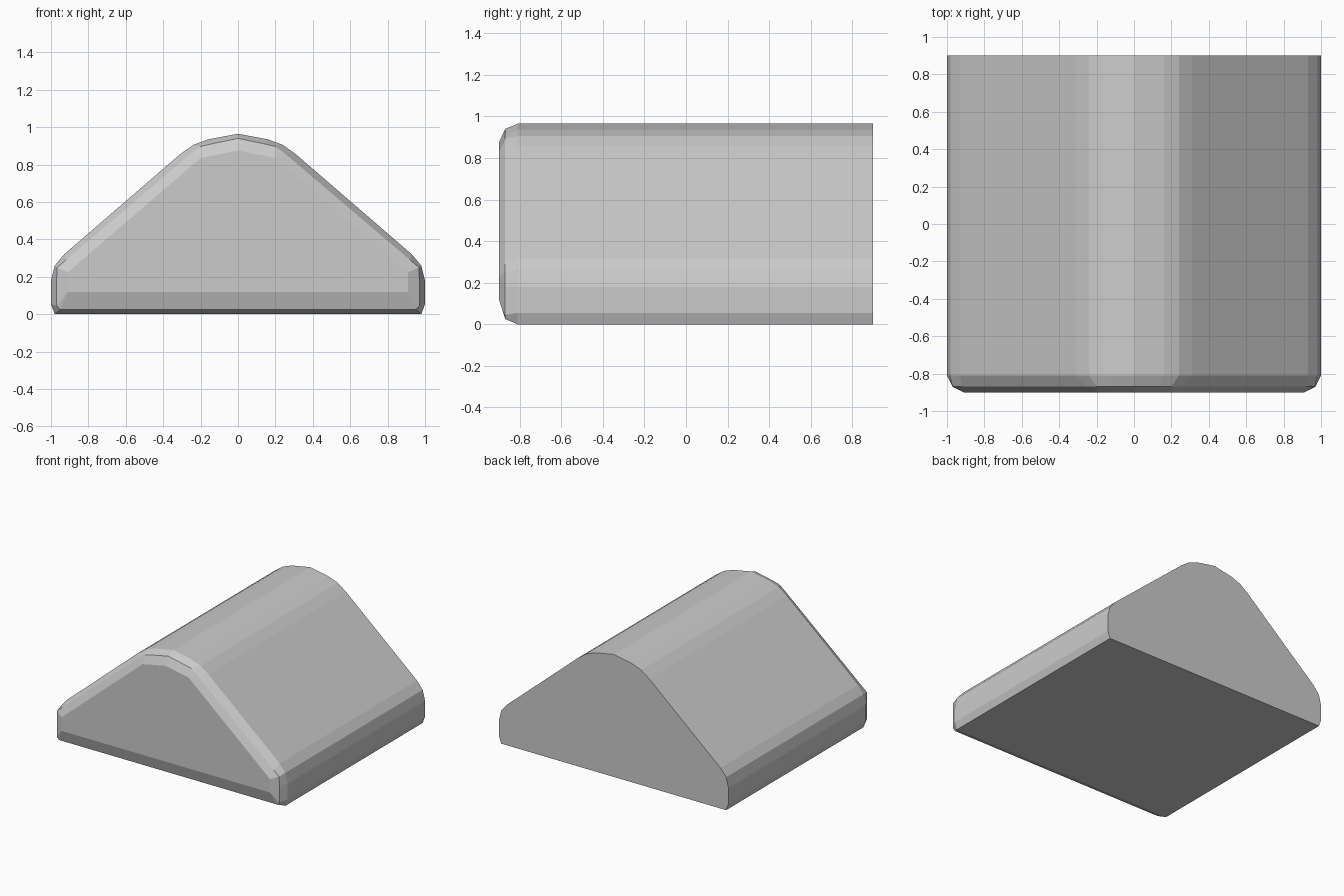
import bpy
import bmesh

cube = bpy.data.objects.get("Cube")
if cube:
    bpy.data.objects.remove(cube, do_unlink=True)

grey = bpy.data.materials.new("light_grey")
grey.use_nodes = True
colour = (0.6, 0.6, 0.6, 1)
grey.diffuse_color = colour
grey.node_tree.nodes["Principled BSDF"].inputs["Base Color"].default_value = colour

# Half profiles (x, z) from the base edge up to the ridge
body = [(0.98, 0), (1, 0.055), (1, 0.18), (0.98, 0.26), (0.93, 0.32),
        (0.31, 0.855), (0.24, 0.905), (0.16, 0.935), (0, 0.965)]
rim = [(0.95, 0.025), (0.97, 0.045), (0.97, 0.18), (0.967, 0.25), (0.92, 0.29),
       (0.25, 0.86), (0.2, 0.897), (0.14, 0.911), (0, 0.94)]
face = [(0.91, 0.12), (0.91, 0.12), (0.91, 0.225), (0.91, 0.225), (0.91, 0.225),
        (0.2, 0.835), (0.2, 0.835), (0.2, 0.835), (0, 0.875)]


def add_ring(bm, half, y):
    """Mirror a half profile into a closed ring at depth y."""
    points = half + [(-x, z) for x, z in reversed(half[:-1])]
    return [bm.verts.new((x, y, z)) for x, z in points]


# Loft the wedge from the rounded front to the flat back
bm = bmesh.new()
rings = [add_ring(bm, half, y) for half, y in
         ((face, -0.9), (rim, -0.87), (body, -0.81), (body, 0.9))]
for a, b in zip(rings, rings[1:]):
    for i in range(len(a)):
        j = (i + 1) % len(a)
        bm.faces.new((a[i], a[j], b[j], b[i]))
bm.faces.new(rings[0])
bm.faces.new(rings[-1])
bmesh.ops.remove_doubles(bm, verts=bm.verts[:], dist=0.001)
bmesh.ops.recalc_face_normals(bm, faces=bm.faces[:])

mesh = bpy.data.meshes.new("rounded_wedge_block")
bm.to_mesh(mesh)
bm.free()
mesh.materials.append(grey)
block = bpy.data.objects.new("rounded_wedge_block", mesh)
bpy.context.collection.objects.link(block)
